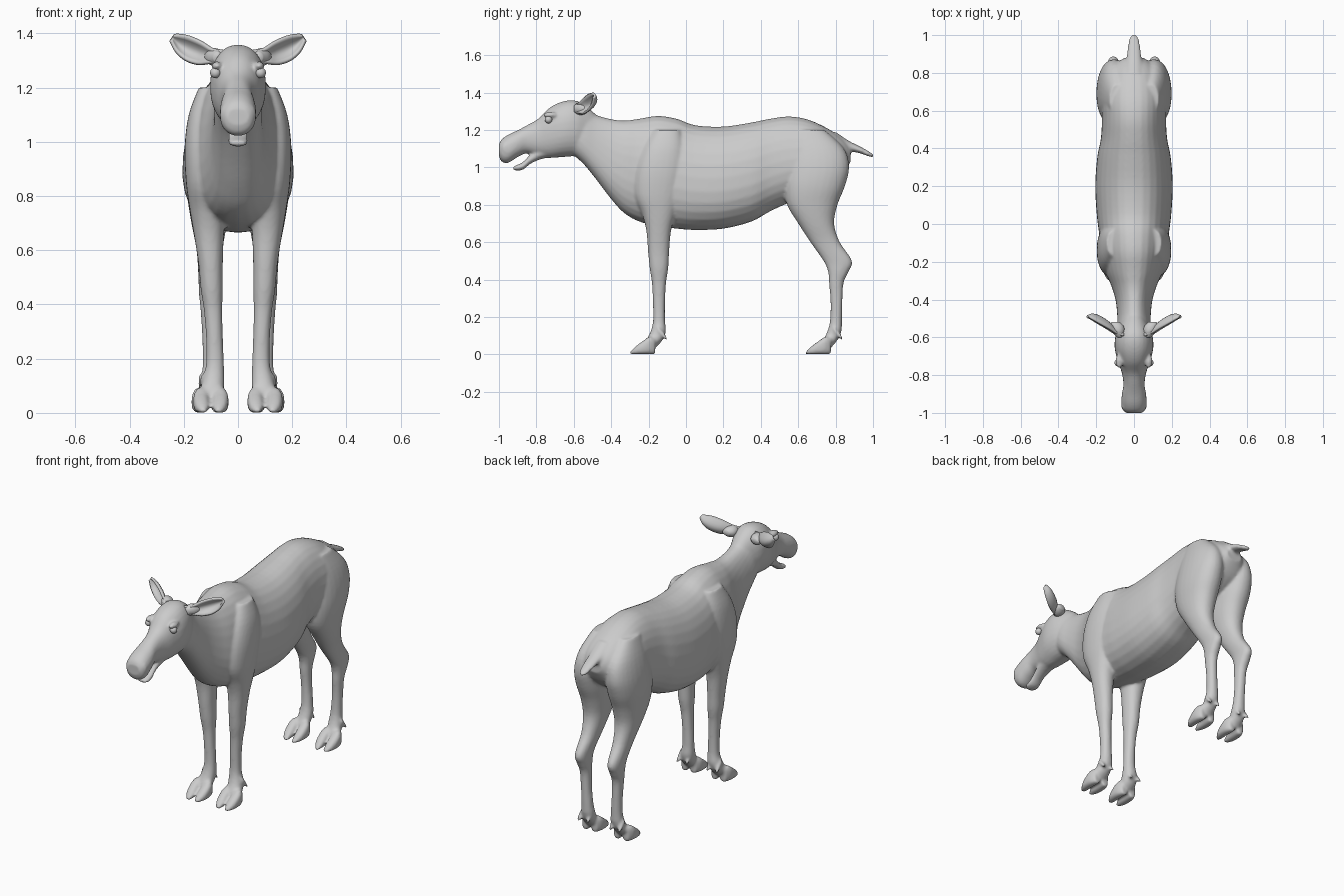
import bpy, bmesh, math
from mathutils import Vector

grey = bpy.data.materials.new("plain grey")
grey.diffuse_color = (0.6, 0.6, 0.6, 1)


def smooth_path(pts, steps=4):
    """Catmull-Rom resampling of tuples of any length."""
    out = []
    for i in range(len(pts) - 1):
        a, b, c, d = (Vector(pts[max(0, min(len(pts) - 1, i + k))]) for k in (-1, 0, 1, 2))
        for s in range(steps):
            t = s / steps
            out.append(b + 0.5 * t * (c - a + t * (2 * a - 5 * b + 4 * c - d + t * (3 * (b - c) + d - a))))
    return out + [Vector(pts[-1])]


def loft(bm, stations, axis, egg=0.0, power=2.0, n=28):
    """Stations: (position, low, high, x low, x high); rings cross the given axis."""
    rings = []
    for p, lo, hi, x0, x1 in smooth_path(stations):
        ring = []
        for k in range(n):
            a = 2 * math.pi * k / n
            c, s = math.cos(a), math.sin(a)
            c = math.copysign(abs(c) ** (2 / power), c)
            s = math.copysign(abs(s) ** (2 / power), s)
            x = (x0 + x1) / 2 + (x1 - x0) / 2 * c * (1 - egg * s)
            v = (lo + hi) / 2 + (hi - lo) / 2 * s
            ring.append(bm.verts.new((x, p, v) if axis == 'y' else (x, v, p)))
        rings.append(ring)
    for r, q in zip(rings, rings[1:]):
        for k in range(n):
            bm.faces.new((r[k], r[(k + 1) % n], q[(k + 1) % n], q[k]))
    bm.faces.new(rings[0][::-1])
    bm.faces.new(rings[-1])


def mid(rows):
    """Rows (y, low, high, half width) made symmetric about x = 0."""
    return [(y, lo, hi, -w, w) for y, lo, hi, w in rows]


def side(rows, s):
    return [(p, a, b, s * x0, s * x1) for p, a, b, x0, x1 in rows]


def finish(name, bm):
    bmesh.ops.recalc_face_normals(bm, faces=bm.faces)
    me = bpy.data.meshes.new(name)
    bm.to_mesh(me)
    bm.free()
    ob = bpy.data.objects.new(name, me)
    bpy.context.collection.objects.link(ob)
    me.materials.append(grey)
    me.shade_smooth()
    return ob


body = bmesh.new()

# Trunk and neck
loft(body, mid([
    (-0.62, 1.08, 1.33, 0.08), (-0.55, 1.02, 1.315, 0.088), (-0.48, 0.935, 1.28, 0.088),
    (-0.40, 0.83, 1.258, 0.097), (-0.33, 0.755, 1.25, 0.118), (-0.25, 0.71, 1.26, 0.15),
    (-0.15, 0.685, 1.275, 0.172), (-0.05, 0.672, 1.26, 0.183), (0.05, 0.665, 1.225, 0.195),
    (0.2, 0.672, 1.218, 0.203), (0.35, 0.71, 1.24, 0.193), (0.45, 0.765, 1.26, 0.174),
    (0.55, 0.81, 1.272, 0.168), (0.65, 0.85, 1.256, 0.17), (0.75, 0.89, 1.212, 0.155),
    (0.83, 0.95, 1.16, 0.115), (0.88, 1.03, 1.115, 0.05)]), 'y', egg=0.13, power=2.25)

# Skull and muzzle
loft(body, mid([
    (-1.0, 1.06, 1.125, 0.042), (-0.985, 1.03, 1.15, 0.058), (-0.95, 1.024, 1.175, 0.067),
    (-0.90, 1.055, 1.198, 0.064), (-0.85, 1.075, 1.225, 0.056), (-0.79, 1.06, 1.26, 0.064),
    (-0.73, 1.05, 1.318, 0.084), (-0.66, 1.055, 1.352, 0.102), (-0.59, 1.06, 1.357, 0.098),
    (-0.53, 1.06, 1.325, 0.075), (-0.48, 1.1, 1.28, 0.05)]), 'y', power=2.2)

# Lower jaw
loft(body, mid([
    (-0.925, 0.987, 1.003, 0.024), (-0.905, 0.983, 1.012, 0.036), (-0.87, 0.988, 1.03, 0.037),
    (-0.83, 1.02, 1.07, 0.037), (-0.77, 1.045, 1.11, 0.045), (-0.70, 1.055, 1.12, 0.05)]), 'y')

# Tail
loft(body, mid([
    (0.80, 1.08, 1.19, 0.06), (0.87, 1.085, 1.142, 0.042), (0.93, 1.075, 1.112, 0.034),
    (0.98, 1.057, 1.084, 0.026), (1.003, 1.056, 1.068, 0.010)]), 'y')

front_leg = [
    (1.2, -0.17, -0.03, 0.06, 0.145), (1.1, -0.23, -0.005, 0.05, 0.182),
    (0.98, -0.27, 0.0, 0.04, 0.197), (0.85, -0.275, -0.02, 0.04, 0.192),
    (0.75, -0.235, -0.055, 0.045, 0.178), (0.66, -0.212, -0.08, 0.052, 0.163),
    (0.55, -0.203, -0.09, 0.056, 0.146), (0.46, -0.194, -0.095, 0.056, 0.138),
    (0.38, -0.182, -0.107, 0.058, 0.126), (0.28, -0.177, -0.112, 0.056, 0.118),
    (0.18, -0.176, -0.112, 0.052, 0.118), (0.12, -0.19, -0.108, 0.05, 0.132),
    (0.07, -0.215, -0.13, 0.054, 0.14), (0.03, -0.22, -0.17, 0.07, 0.125)]
hind_leg = [
    (1.2, 0.58, 0.74, 0.05, 0.13), (1.1, 0.55, 0.845, 0.025, 0.17),
    (1.0, 0.535, 0.872, 0.016, 0.193), (0.9, 0.525, 0.85, 0.014, 0.199),
    (0.8, 0.54, 0.81, 0.022, 0.188), (0.7, 0.6, 0.792, 0.04, 0.172),
    (0.6, 0.665, 0.822, 0.058, 0.153), (0.5, 0.735, 0.888, 0.072, 0.146),
    (0.44, 0.76, 0.868, 0.074, 0.144), (0.38, 0.765, 0.842, 0.076, 0.138),
    (0.28, 0.773, 0.836, 0.074, 0.132), (0.18, 0.77, 0.834, 0.066, 0.13),
    (0.12, 0.755, 0.83, 0.06, 0.137), (0.07, 0.73, 0.805, 0.064, 0.143),
    (0.03, 0.72, 0.77, 0.075, 0.13)]

for s in (-1, 1):
    # Legs, each with two splayed toes and two dewclaws
    for rows, y, cx in ((front_leg, -0.30, 0.1), (hind_leg, 0.64, 0.106)):
        loft(body, side(rows, s), 'z', power=2.2)
        for t in (-1, 1):
            loft(body, [(y + dy, 0.0, h, s * cx + t * o - w, s * cx + t * o + w)
                        for dy, h, o, w in ((0, 0.012, 0.026, 0.012), (0.03, 0.042, 0.033, 0.024),
                                            (0.07, 0.072, 0.036, 0.029), (0.105, 0.095, 0.034, 0.029),
                                            (0.135, 0.09, 0.028, 0.02))], 'y', power=2.6, n=20)
            loft(body, [(y + dy, z - r, z + r, s * cx + t * o - r, s * cx + t * o + r)
                        for dy, z, r, o in ((0.15, 0.13, 0.022, 0.018), (0.178, 0.105, 0.016, 0.026),
                                            (0.198, 0.08, 0.008, 0.03))], 'y', n=12)
    # Brow ridge and nostril rim
    for at, size in (((0.078, -0.725, 1.28), (0.02, 0.04, 0.017)),
                     ((0.045, -0.965, 1.10), (0.022, 0.025, 0.04))):
        b = bmesh.ops.create_icosphere(body, subdivisions=3, radius=1)
        for v in b['verts']:
            v.co = Vector((s * at[0], at[1], at[2])) + Vector(v.co[i] * size[i] for i in range(3))

# Fuse the parts into one smooth skin
skin = finish("body", body)
fuse = skin.modifiers.new("fuse", 'REMESH')
fuse.mode, fuse.voxel_size, fuse.use_smooth_shade = 'VOXEL', 0.008, True
relax = skin.modifiers.new("relax", 'SMOOTH')
relax.factor, relax.iterations = 0.5, 5

for s, label in ((-1, "right"), (1, "left")):
    # Cupped ear: x, y, low edge, high edge
    bm = bmesh.new()
    grid = []
    for x, y, lo, hi in smooth_path([(0.06, -0.575, 1.29, 1.335), (0.10, -0.56, 1.292, 1.342),
                                     (0.14, -0.535, 1.288, 1.367), (0.185, -0.51, 1.302, 1.387),
                                     (0.22, -0.49, 1.332, 1.394), (0.243, -0.478, 1.375, 1.394)]):
        row = []
        for k in range(9):
            u = k / 4 - 1
            bulge = 0.45 * (hi - lo) * (1 - u * u)
            row.append(bm.verts.new((s * (x - 0.006 * u), y - 0.018 + bulge,
                                     (lo + hi) / 2 + (hi - lo) / 2 * u)))
        grid.append(row)
    for r, q in zip(grid, grid[1:]):
        for k in range(8):
            bm.faces.new((r[k], r[k + 1], q[k + 1], q[k]))
    ear = finish(label + "_ear", bm)
    thick = ear.modifiers.new("thickness", 'SOLIDIFY')
    thick.thickness, thick.offset = 0.012, 0
    # Ear root
    bm = bmesh.new()
    loft(bm, side([(-0.60, 1.295, 1.33, 0.06, 0.09), (-0.57, 1.28, 1.345, 0.05, 0.115),
                   (-0.54, 1.285, 1.342, 0.055, 0.125), (-0.52, 1.3, 1.33, 0.075, 0.12)], s), 'y')
    finish(label + "_ear_root", bm)
    # Eye
    bm = bmesh.new()
    bmesh.ops.create_uvsphere(bm, u_segments=20, v_segments=12, radius=0.02)
    bmesh.ops.translate(bm, verts=bm.verts, vec=(s * 0.083, -0.735, 1.255))
    finish(label + "_eye", bm)
